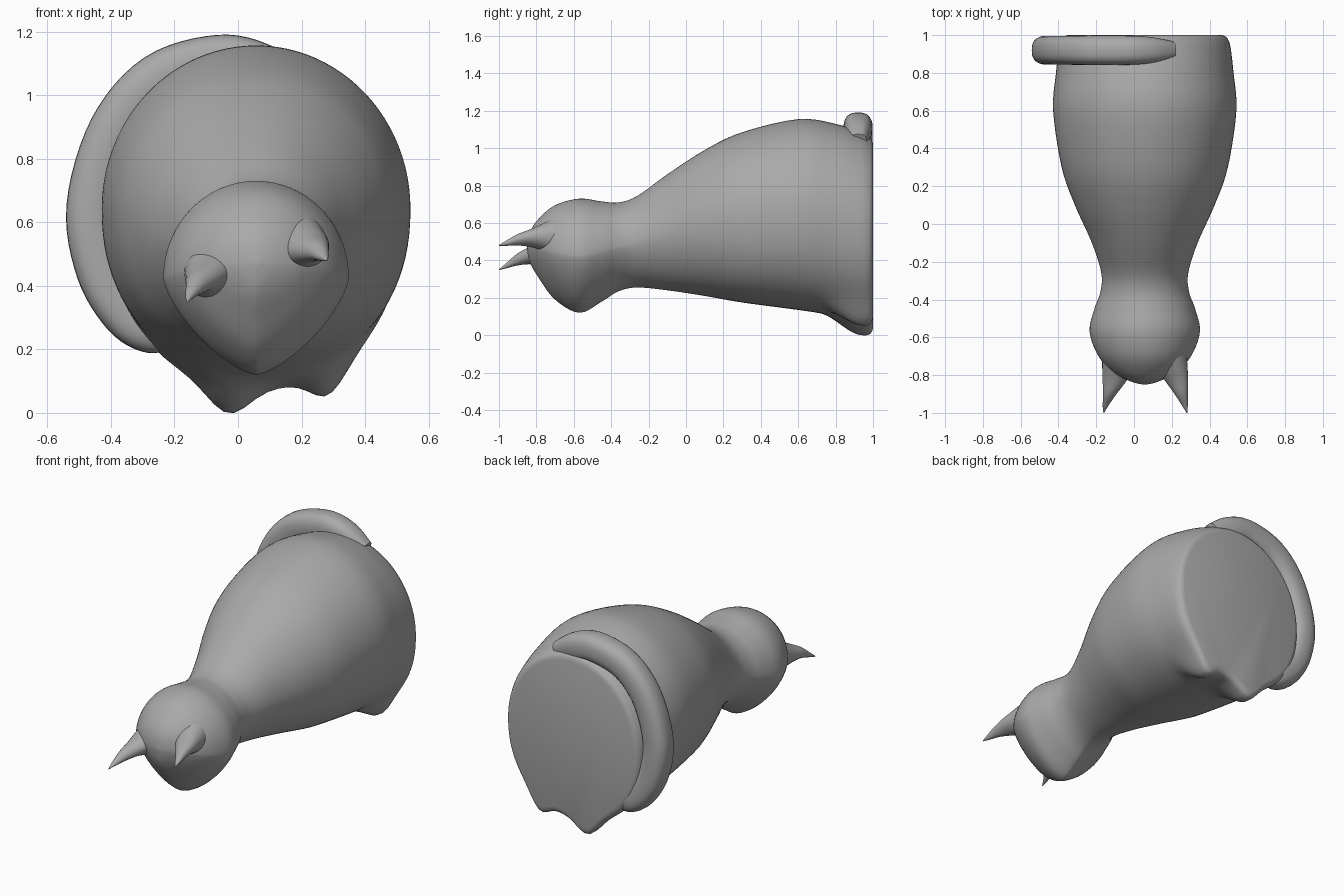
import bpy, bmesh, math
from mathutils import Vector

cube = bpy.data.objects.get("Cube")
if cube:
    bpy.data.objects.remove(cube)

grey = bpy.data.materials.new("stone_grey")
grey.use_nodes = True
colour = (0.4, 0.4, 0.4, 1)
grey.diffuse_color = colour
grey.node_tree.nodes["Principled BSDF"].inputs["Base Color"].default_value = colour


def smooth_rows(rows, steps):
    """Catmull-Rom interpolation between rows of numbers."""
    out = []
    for i in range(len(rows) - 1):
        quad = [rows[max(0, min(len(rows) - 1, i + k))] for k in (-1, 0, 1, 2)]
        for s in range(steps):
            t = s / steps
            out.append([b + 0.5 * t * (c - a + t * (2*a - 5*b + 4*c - d + t * (3*(b - c) + d - a)))
                        for a, b, c, d in zip(*quad)])
    return out + [list(rows[-1])]


def power(value, exponent):
    return math.copysign(abs(value) ** exponent, value)


def loft(name, rings):
    """Skin a list of closed rings and cap both ends."""
    bm = bmesh.new()
    loops = [[bm.verts.new(p) for p in ring] for ring in rings]
    n = len(loops[0])
    for a, b in zip(loops, loops[1:]):
        for i in range(n):
            j = (i + 1) % n
            bm.faces.new((a[i], a[j], b[j], b[i]))
    bm.faces.new(loops[0])
    bm.faces.new(loops[-1])
    bmesh.ops.recalc_face_normals(bm, faces=bm.faces)
    mesh = bpy.data.meshes.new(name)
    bm.to_mesh(mesh)
    bm.free()
    mesh.materials.append(grey)
    obj = bpy.data.objects.new(name, mesh)
    bpy.context.collection.objects.link(obj)
    bpy.ops.object.select_all(action="DESELECT")
    obj.select_set(True)
    bpy.context.view_layer.objects.active = obj
    bpy.ops.object.shade_smooth_by_angle(angle=math.radians(50))
    return obj


def angles(n):
    return [math.tau * i / n for i in range(n)]


def bump(x, centre, width):
    return math.exp(-((x - centre) / width) ** 2)


# Head and body: y, half width, bottom, top
AXIS = 0.057
body_rows = [
    (-.85, .01, .46, .48), (-.835, .07, .39, .55), (-.79, .16, .31, .62),
    (-.7, .245, .19, .695), (-.57, .292, .12, .73), (-.45, .267, .18, .715),
    (-.36, .235, .235, .71), (-.26, .23, .255, .745), (-.1, .28, .24, .86),
    (.1, .37, .21, .99), (.3, .44, .175, 1.085), (.6, .485, .135, 1.155),
    (.8, .47, .105, 1.13), (.93, .455, .08, 1.085), (.975, .442, .08, 1.06),
    (.993, .427, .095, 1.045), (1, .41, .115, 1.025),
]
body = []
for y, half, low, high in smooth_rows(body_rows, 5):
    # Pointed chin on the head, fuller underside on the body
    t = max(0, min(1, (y + 0.5) / 0.8))
    fullness = 1.42 + 0.78 * t
    feet = max(0, min(1, (y - 0.7) / 0.23)) ** 2 * (3 - 2 * max(0, min(1, (y - 0.7) / 0.23)))
    mid, tall = (low + high) / 2, (high - low) / 2
    ring = []
    for a in angles(96):
        e = 2 / fullness if math.sin(a) < 0 else 1
        x = AXIS + half * power(math.cos(a), e)
        z = mid + tall * power(math.sin(a), e)
        if math.sin(a) < 0:
            under = min(1, -math.sin(a) * 1.5)
            z -= feet * under * (0.085 * bump(x, -.03, .09) + 0.075 * bump(x, .285, .075))
        ring.append((x, y, z))
    body.append(ring)
loft("body_and_head", body)

# Ears: y, x, z, half width, half thickness
ear_paths = {
    "right_ear": [(-.7, -.07, .45, .1, .1), (-.82, -.1, .43, .068, .05),
                  (-.9, -.128, .405, .036, .032), (-.96, -.15, .372, .016, .014),
                  (-1, -.16, .35, .002, .002)],
    "left_ear": [(-.7, .18, .53, .1, .1), (-.82, .222, .52, .066, .05),
                 (-.9, .25, .51, .036, .03), (-.96, .269, .492, .016, .014),
                 (-1, .28, .48, .002, .002)],
}
tilt = math.radians(18)
for name, path in ear_paths.items():
    rings = []
    for y, x, z, w, h in smooth_rows(path, 5):
        ring = []
        for a in angles(24):
            u, v = w * math.cos(a), h * math.sin(a)
            ring.append((x + u * math.cos(tilt) - v * math.sin(tilt), y,
                         z + u * math.sin(tilt) + v * math.cos(tilt)))
        rings.append(ring)
    loft(name, rings)

# Tail wrapped round the right side of the base: x, z, radius
tail_path = smooth_rows([
    (.2, 1.03, .05), (.08, 1.085, .075), (-.06, 1.108, .082), (-.25, 1.05, .082),
    (-.39, .89, .08), (-.46, .65, .08), (-.43, .45, .08), (-.35, .315, .08),
    (-.27, .262, .076), (-.225, .25, .05), (-.205, .248, .01),
], 6)
rings = []
for i, (x, z, r) in enumerate(tail_path):
    before, after = tail_path[max(0, i - 1)], tail_path[min(len(tail_path) - 1, i + 1)]
    along = Vector((after[0] - before[0], after[1] - before[1])).normalized()
    ring = []
    for a in angles(28):
        out = r * power(math.cos(a), 0.85)
        depth = 0.92 + r * 0.95 * power(math.sin(a), 0.75)
        ring.append((x - along.y * out, min(depth, 0.997), z + along.x * out))
    rings.append(ring)
loft("tail", rings)
